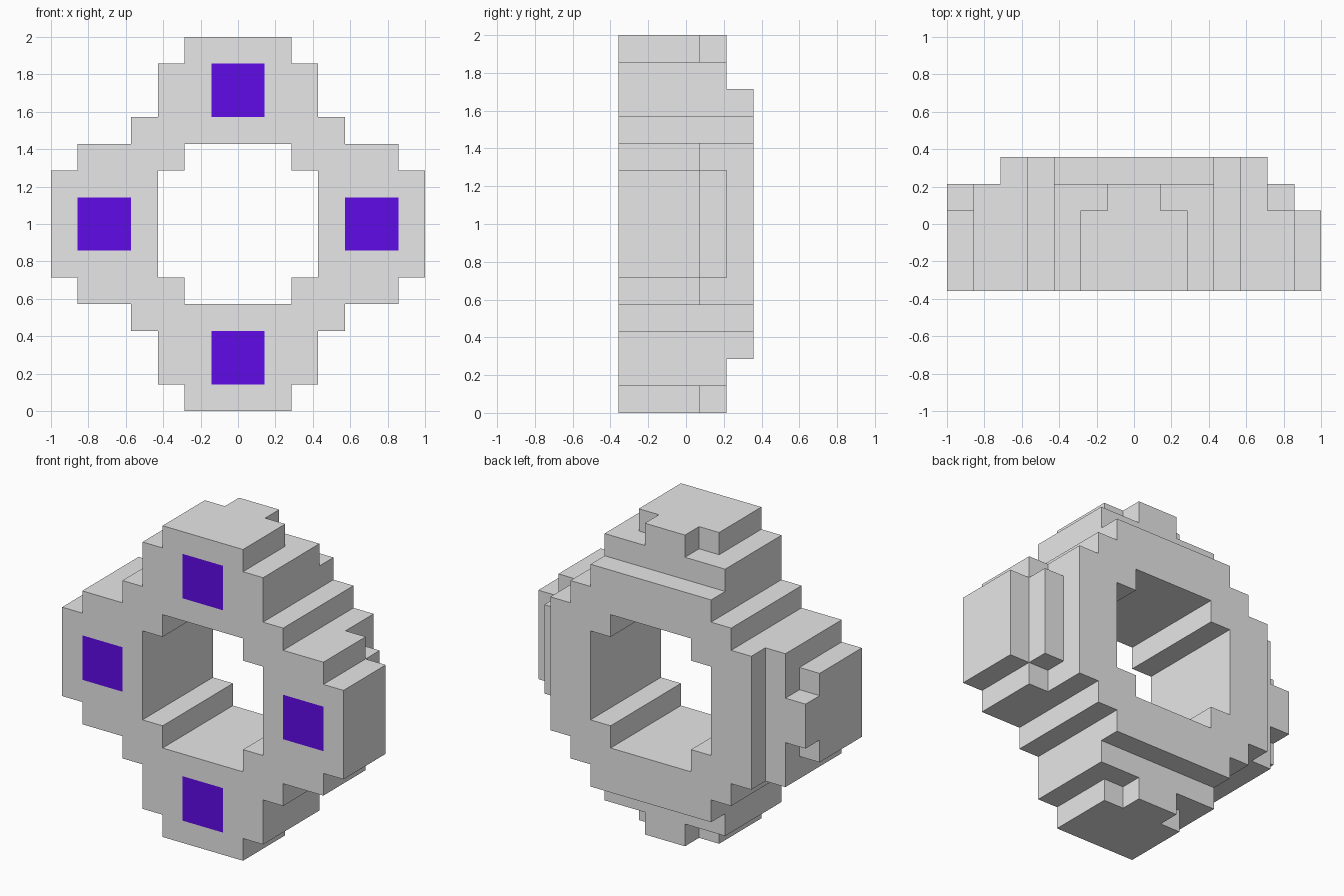
import bpy, bmesh
from mathutils import Vector

cube = bpy.data.objects.get("Cube")
if cube:
    bpy.data.objects.remove(cube, do_unlink=True)

U = 1 / 7  # size of one block


def make_material(name, rgb):
    mat = bpy.data.materials.new(name)
    mat.use_nodes = True
    mat.diffuse_color = (*rgb, 1)
    mat.node_tree.nodes["Principled BSDF"].inputs["Base Color"].default_value = (*rgb, 1)
    return mat


light_grey = make_material("light grey", (0.8, 0.8, 0.8))
violet = make_material("violet", (0.15, 0.004, 1.0))

# Widths in blocks (left of centre, right of centre) for each row counted
# from the middle height outwards; one profile per depth layer.
FRONT = ([7, 7, 6, 4, 3, 3, 2], [7, 7, 6, 4, 3, 3, 2])
STEP = ([7, 6, 6, 4, 3, 3, 1], [6, 6, 5, 4, 3, 3, 1])
BACK = ([5, 5, 5, 4, 3, 0, 0], [5, 5, 5, 4, 3, 0, 0])
LAYERS = [FRONT, FRONT, FRONT, STEP, BACK]
HOLE = [3, 3, 2, 0, 0, 0, 0]


def mirrored(i):
    """Index of a block counted outwards from the centre line."""
    return i if i >= 0 else -i - 1


def is_solid(x, y, z):
    row = mirrored(z)
    if not 0 <= y < len(LAYERS) or row > 6:
        return False
    width = LAYERS[y][0 if x < 0 else 1][row]
    return HOLE[row] <= mirrored(x) < width


def is_panel(x, z):
    """Two-by-two squares in the middle of each arm."""
    a, b = mirrored(x), mirrored(z)
    return (a < 1 and b in (4, 5)) or (b < 1 and a in (4, 5))


# Stepped ring: outer skin of all solid blocks
bm = bmesh.new()
corners = {}


def vertex(p):
    key = tuple(round(c) for c in p)
    if key not in corners:
        corners[key] = bm.verts.new((key[0] * U, (key[1] - 2.5) * U, (key[2] + 7) * U))
    return corners[key]


for x in range(-7, 7):
    for y in range(5):
        for z in range(-7, 7):
            if not is_solid(x, y, z):
                continue
            centre = Vector((x + 0.5, y + 0.5, z + 0.5))
            for axis in range(3):
                for sign in (-1, 1):
                    n = Vector((0, 0, 0))
                    n[axis] = sign
                    if is_solid(x + int(n.x), y + int(n.y), z + int(n.z)):
                        continue
                    u = Vector((0, 0, 0))
                    u[(axis + 1) % 3] = 0.5
                    v = n.cross(u)
                    mid = centre + n * 0.5
                    face = bm.faces.new([vertex(mid + a * u + b * v)
                                         for a, b in ((-1, -1), (1, -1), (1, 1), (-1, 1))])
                    # Violet panels on the front
                    if n.y < 0 and y == 0 and is_panel(x, z):
                        face.material_index = 1

# Merge flat regions into large faces
bmesh.ops.dissolve_limit(bm, angle_limit=0.01, verts=bm.verts[:], edges=bm.edges[:],
                         delimit={'MATERIAL'})
bm.normal_update()

mesh = bpy.data.meshes.new("stepped_ring")
bm.to_mesh(mesh)
bm.free()
mesh.materials.append(light_grey)
mesh.materials.append(violet)
ring = bpy.data.objects.new("stepped_ring", mesh)
bpy.context.collection.objects.link(ring)
